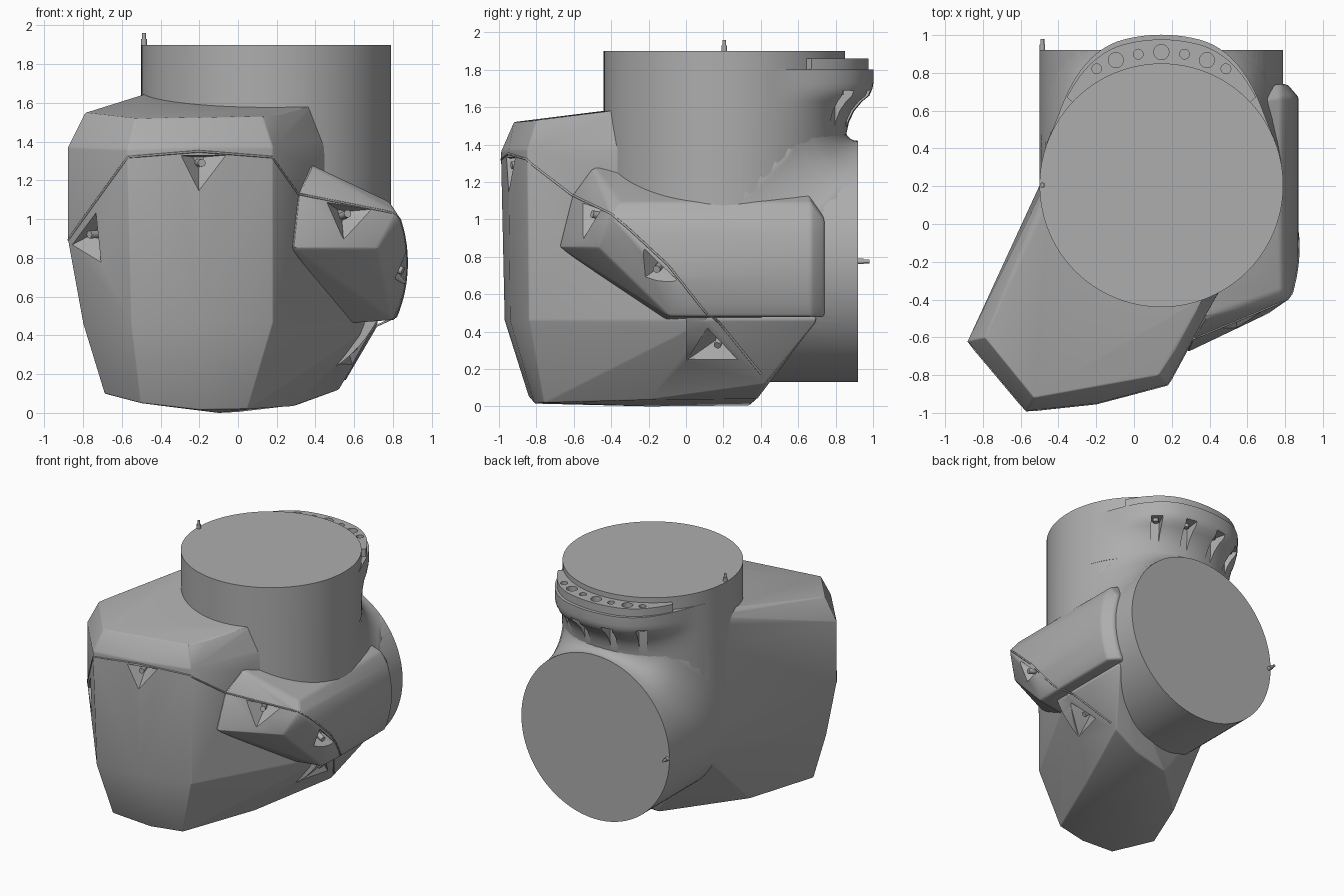
import bpy, bmesh, math
from mathutils import Vector
from mathutils.bvhtree import BVHTree

cube = bpy.data.objects.get("Cube")
if cube:
    bpy.data.objects.remove(cube)

def material(name, v):
    m = bpy.data.materials.new(name)
    m.use_nodes = True
    m.diffuse_color = (v, v, v, 1)
    m.node_tree.nodes["Principled BSDF"].inputs["Base Color"].default_value = (v, v, v, 1)
    return m

GREY = material("cast grey", 0.42)
CX, CY, CZ, R = 0.145, 0.205, 0.775, 0.645   # joint centre and bore radius

def add(name, bm):
    bmesh.ops.recalc_face_normals(bm, faces=bm.faces)
    me = bpy.data.meshes.new(name)
    bm.to_mesh(me)
    bm.free()
    ob = bpy.data.objects.new(name, me)
    bpy.context.collection.objects.link(ob)
    me.materials.append(GREY)
    return ob

def activate(ob):
    bpy.ops.object.select_all(action='DESELECT')
    ob.select_set(True)
    bpy.context.view_layer.objects.active = ob

def modify(ob, kind, **settings):
    m = ob.modifiers.new(kind, kind)
    for key, value in settings.items():
        setattr(m, key, value)
    activate(ob)
    bpy.ops.object.modifier_apply(modifier=m.name)

def boolean(ob, other, op):
    modify(ob, 'BOOLEAN', object=other, operation=op, solver='EXACT')
    bpy.data.objects.remove(other)

def smooth(ob, angle=28):
    activate(ob)
    bpy.ops.object.shade_smooth_by_angle(angle=math.radians(angle))

def hull(name, points, bevel=0):
    bm = bmesh.new()
    for p in points:
        bm.verts.new(p)
    res = bmesh.ops.convex_hull(bm, input=bm.verts)
    loose = {v for v in res["geom_interior"] + res["geom_unused"] if isinstance(v, bmesh.types.BMVert)}
    bmesh.ops.delete(bm, geom=list(loose), context='VERTS')
    bmesh.ops.dissolve_limit(bm, angle_limit=math.radians(2), verts=bm.verts, edges=bm.edges)
    ob = add(name, bm)
    if bevel:
        modify(ob, 'BEVEL', width=bevel, segments=3, limit_method='ANGLE', angle_limit=math.radians(16))
    return ob

def rod(name, a, b, r, sides=96):
    a, b = Vector(a), Vector(b)
    bm = bmesh.new()
    bmesh.ops.create_cone(bm, cap_ends=True, segments=sides, radius1=r, radius2=r, depth=(b - a).length)
    bm.transform((b - a).to_track_quat('Z', 'Y').to_matrix().to_4x4())
    bmesh.ops.translate(bm, verts=bm.verts, vec=(a + b) / 2)
    return add(name, bm)

def loft(name, rings):
    # skin between closed rings of equal length, with capped ends
    bm = bmesh.new()
    rows = [[bm.verts.new(p) for p in ring] for ring in rings]
    for a, b in zip(rows, rows[1:]):
        for i in range(len(a)):
            j = (i + 1) % len(a)
            bm.faces.new((a[i], a[j], b[j], b[i]))
    bm.faces.new(rows[0])
    bm.faces.new(rows[-1])
    return add(name, bm)

def polar(r, deg, z):
    t = math.radians(deg)
    return Vector((CX + r * math.cos(t), CY + r * math.sin(t), z))

# Main housing: faceted hull reaching forward and to one side
housing = hull("housing", [
    (-.79, -.6, 1.55), (-.53, -.92, 1.52), (.13, -.8, 1.53), (.22, -.67, 1.54),
    (.4, -.33, 1.59), (.4, .1, 1.64), (-.47, .12, 1.65), (-.4, .35, 1.65),
    (-.88, -.62, 1.37), (-.57, -.99, 1.36), (-.2, -.95, 1.37), (.18, -.85, 1.37),
    (.28, -.67, 1.37), (.7, .1, 1.37), (-.41, .4, 1.37),
    (-.88, -.62, .9), (-.8, -.6, .46), (-.55, -.97, .46), (-.2, -.94, .46),
    (.18, -.84, .46), (.26, -.68, .46), (.72, .12, .46), (.72, .7, .46), (-.41, .4, .6),
    (-.69, -.6, .1), (-.5, -.84, .05), (-.2, -.81, .015), (.05, -.76, .02), (.28, -.2, .035),
    (-.1, -.2, .0), (-.47, -.12, .06), (0, .34, .005), (.3, .38, .04), (.52, .42, .12)], .025)

# Side pod wrapped round the horizontal bore
arc = [(CX + .727 * math.cos(math.radians(a)), CZ + .727 * math.sin(math.radians(a)))
       for a in range(-24, 20, 6)]
pod_pts = [(x, y, z) for x, z in arc for y in (.15, .67)]
pod_pts += [(x, -.2 - (z - .8) * .9, z) for x, z in arc]
pod_pts += [(x - .06, .74, z) for x, z in arc]
pod_pts += [(.31, -.61, 1.13), (.28, -.68, .85), (.72, -.47, .85), (.82, -.4, 1.03), (.38, -.5, 1.28),
            (.53, -.11, .46), (.8, -.09, .48), (.78, .67, 1.09), (.78, -.35, 1.09),
            (.38, .6, 1.28), (.3, .72, 1.1), (.3, .7, .46), (.3, .1, .46)]
pod = hull("side_pod", pod_pts, .015)

# Two crossing bores
body = rod("elbow_body", (CX, CY, .7), (CX, CY, 1.9), R)
boolean(body, rod("horizontal_bore", (CX, 0, CZ), (CX, .92, CZ), R), 'UNION')
boolean(body, housing, 'UNION')
boolean(body, pod, 'UNION')

# Concave blend between the bores at the inside of the elbow
rings = []
for i in range(25):
    u = math.radians(3 + 174 * i / 24)
    x, h = CX - R * math.cos(u), R * math.sin(u)
    rad = min(.26, .712 - h)
    y0, z0 = CY + h, CZ + h
    ring = [(x, y0 - .03, z0 - .03), (x, y0 - .03, z0 + rad)]
    for k in range(9):
        a = math.radians(180 + 90 * k / 8)
        ring.append((x, y0 + rad + rad * math.cos(a), z0 + rad + rad * math.sin(a)))
    ring.append((x, y0 + rad, z0 - .03))
    rings.append(ring)
smooth(loft("elbow_fillet", rings), 40)

# Recessed bolt pockets along the seam: position, seam direction, half width, depth below
tree = BVHTree.FromObject(body, bpy.context.evaluated_depsgraph_get())
pockets = [((-.18, -.96, 1.29), (1, -.0, 0), .13, .15),
           ((-.78, -.74, .92), (.31, -.37, .42), .13, .18),
           ((.57, -.51, 1.03), (.52, .21, -.08), .13, .15),
           ((.86, -.16, .73), (.03, .5, -.5), .14, .1),
           ((.6, .17, .33), (-.2, .33, -.33), .13, .2)]
bolts = []
for p, t, w, drop in pockets:
    loc, n, _, _ = tree.find_nearest(Vector(p))
    t = (Vector(t) - n * n.dot(Vector(t))).normalized()
    up = n.cross(t)
    if up.z < 0:
        up = -up
    bolts.append((loc, n))
    edge = [loc + t * w + up * .04, loc - t * w + up * .04, loc - up * drop - t * .02]
    core = loc - n * .08
    cutter = hull("pocket_cutter", [q + n * .004 for q in edge] + [q + n * .05 for q in edge]
                  + [core + up * .03 + t * .03, core + up * .03 - t * .03, core - up * .03])
    boolean(body, cutter, 'DIFFERENCE')
smooth(body)
for loc, n in bolts:
    smooth(rod("cover_bolt", loc - n * .1, loc - n * .012, .02, 16))

# Raised seam line between cover and housing
seam = [(-.88, -.62, .89), (-.57, -.99, 1.32), (-.2, -.96, 1.35), (.18, -.86, 1.32), (.31, -.61, 1.13),
        (.82, -.4, 1.03), (.87, -.1, .76), (.78, .14, .47), (.52, .44, .13)]
path = []
for a, b in zip(seam, seam[1:]):
    for k in range(8):
        path.append(tree.find_nearest(Vector(a).lerp(Vector(b), k / 8))[0])
curve = bpy.data.curves.new("cover_seam", 'CURVE')
curve.dimensions = '3D'
curve.bevel_depth = .006
curve.bevel_resolution = 1
spline = curve.splines.new('POLY')
spline.points.add(len(path) - 1)
for point, co in zip(spline.points, path):
    point.co = (*co, 1)
curve.materials.append(GREY)
bpy.context.collection.objects.link(bpy.data.objects.new("cover_seam", curve))

# Flange flaring out of the vertical bore at the back
def swell(deg):
    s = max(0, min(1, (50 - abs(deg - 90) + 15) / 50))
    return s * s * (3 - 2 * s)

def sector(name, levels, reach, start, end):
    angles = [start + (end - start) * i / 48 for i in range(49)]
    rings = []
    for z, f in levels:
        outer = [polar(R + .002 + reach * f * swell(a), a, z) for a in angles]
        rings.append(outer + [polar(R - .04, a, z) for a in reversed(angles)])
    return loft(name, rings)

flange = sector("flange", [(1.4, 0), (1.46, .04), (1.52, .13), (1.58, .32), (1.63, .6), (1.66, .85),
                           (1.7, .97), (1.73, 1), (1.8, 1)], .15, 20, 160)
plate = sector("flange_plate", [(1.78, 1), (1.86, 1)], .125, 43, 137)
boolean(flange, plate, 'UNION')

# Scooped pockets and screw holes in the flange
for i, a in enumerate((61, 70, 80, 90, 100, 110, 119)):
    small = i % 2 == 0
    boolean(flange, rod("hole_cutter", polar(.705, a, 1.82), polar(.705, a, 1.9),
                        .026 if small else .04, 20), 'DIFFERENCE')
    if small:
        scoop = [polar(r, a + s * d, z) for s in (-1, 1)
                 for r, d, z in ((.66, 3, 1.69), (.9, 3.2, 1.69), (.66, 2.2, 1.46), (.9, 2.2, 1.46))]
        boolean(flange, hull("scoop_cutter", scoop), 'DIFFERENCE')
        smooth(rod("flange_bolt", polar(.705, a, 1.665), polar(.705, a, 1.7), .02, 16))
smooth(flange)

# Locating pins on both end faces
for name, a, d in (("top_pin", (-.485, CY, 1.86), (0, 0, 1)), ("back_pin", (-.485, .88, CZ), (0, 1, 0))):
    a, d = Vector(a), Vector(d)
    smooth(rod(name, a, a + d * .07, .015, 16))
    smooth(rod(name + "_tip", a, a + d * .1, .01, 16))
